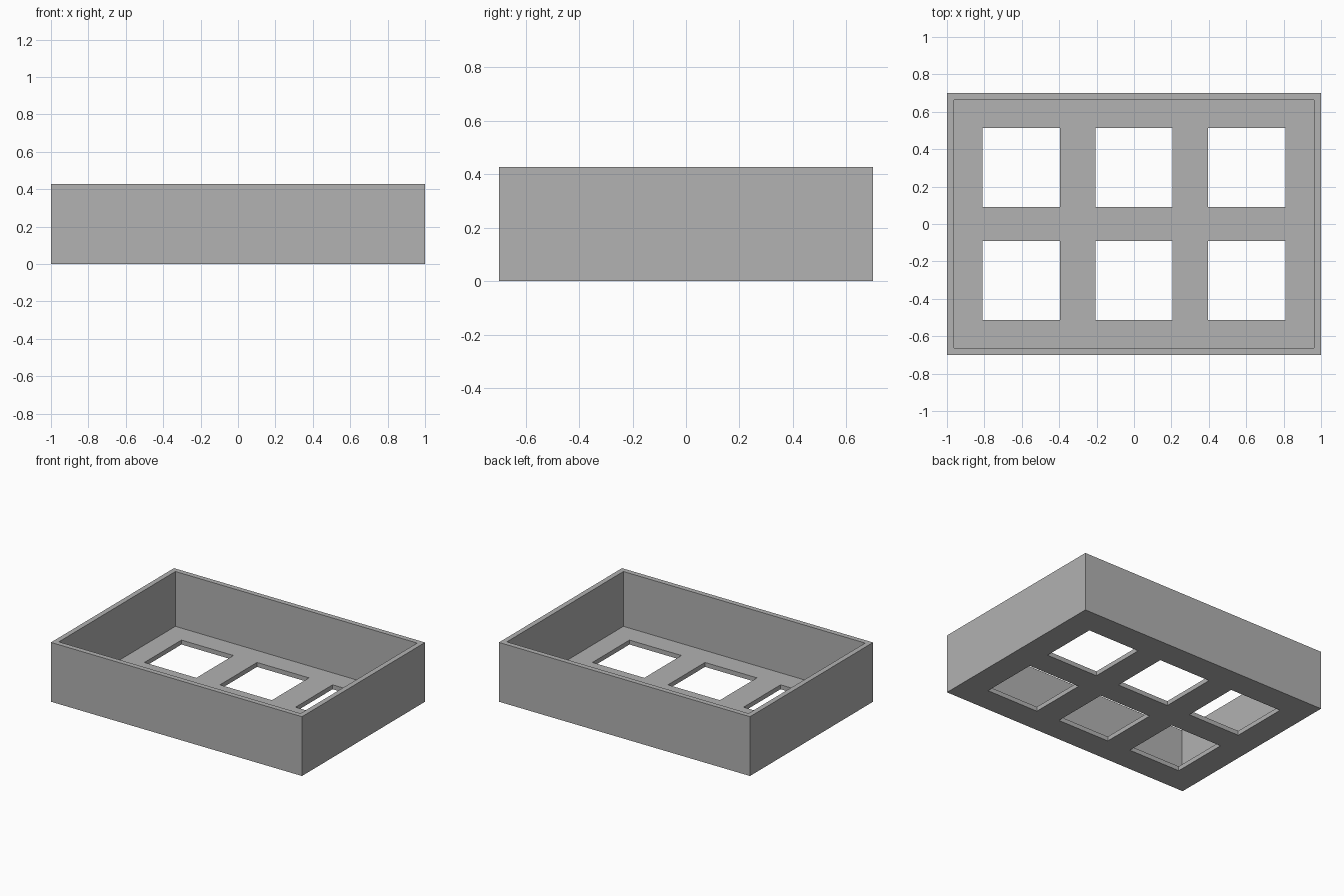
import bpy

if "Cube" in bpy.data.objects:
    bpy.data.objects.remove(bpy.data.objects["Cube"], do_unlink=True)

LENGTH, DEPTH, HEIGHT = 2.0, 1.4, 0.427
WALL, FLOOR = 0.037, 0.032
HOLE_X, HOLE_Y = 0.414, 0.422
PITCH_X, ROW_Y = 0.602, 0.301

grey = bpy.data.materials.new("mid grey")
grey.use_nodes = True
colour = (0.445, 0.445, 0.445, 1)
grey.diffuse_color = colour
grey.node_tree.nodes["Principled BSDF"].inputs["Base Color"].default_value = colour


def box(name, size, centre):
    bpy.ops.mesh.primitive_cube_add(size=1, location=centre)
    obj = bpy.context.object
    obj.name = name
    obj.scale = size
    bpy.ops.object.transform_apply(location=True, rotation=False, scale=True)
    obj.data.materials.append(grey)
    return obj


def cut(target, cutter):
    cutter.hide_render = True
    mod = target.modifiers.new("cut", 'BOOLEAN')
    mod.operation = 'DIFFERENCE'
    mod.solver = 'EXACT'
    mod.object = cutter
    bpy.context.view_layer.objects.active = target
    bpy.ops.object.modifier_apply(modifier=mod.name)
    bpy.data.objects.remove(cutter, do_unlink=True)


# Outer body of the tray
tray = box("open_tray", (LENGTH, DEPTH, HEIGHT), (0, 0, HEIGHT / 2))

# Hollow interior, open at the top
cut(tray, box("cavity_cutter", (LENGTH - 2 * WALL, DEPTH - 2 * WALL, HEIGHT),
              (0, 0, FLOOR + HEIGHT / 2)))

# Two rows of three rectangular openings through the floor
for column in (-1, 0, 1):
    for row in (-1, 1):
        cut(tray, box("opening_cutter", (HOLE_X, HOLE_Y, 4 * FLOOR),
                      (column * PITCH_X, row * ROW_Y, 0)))
